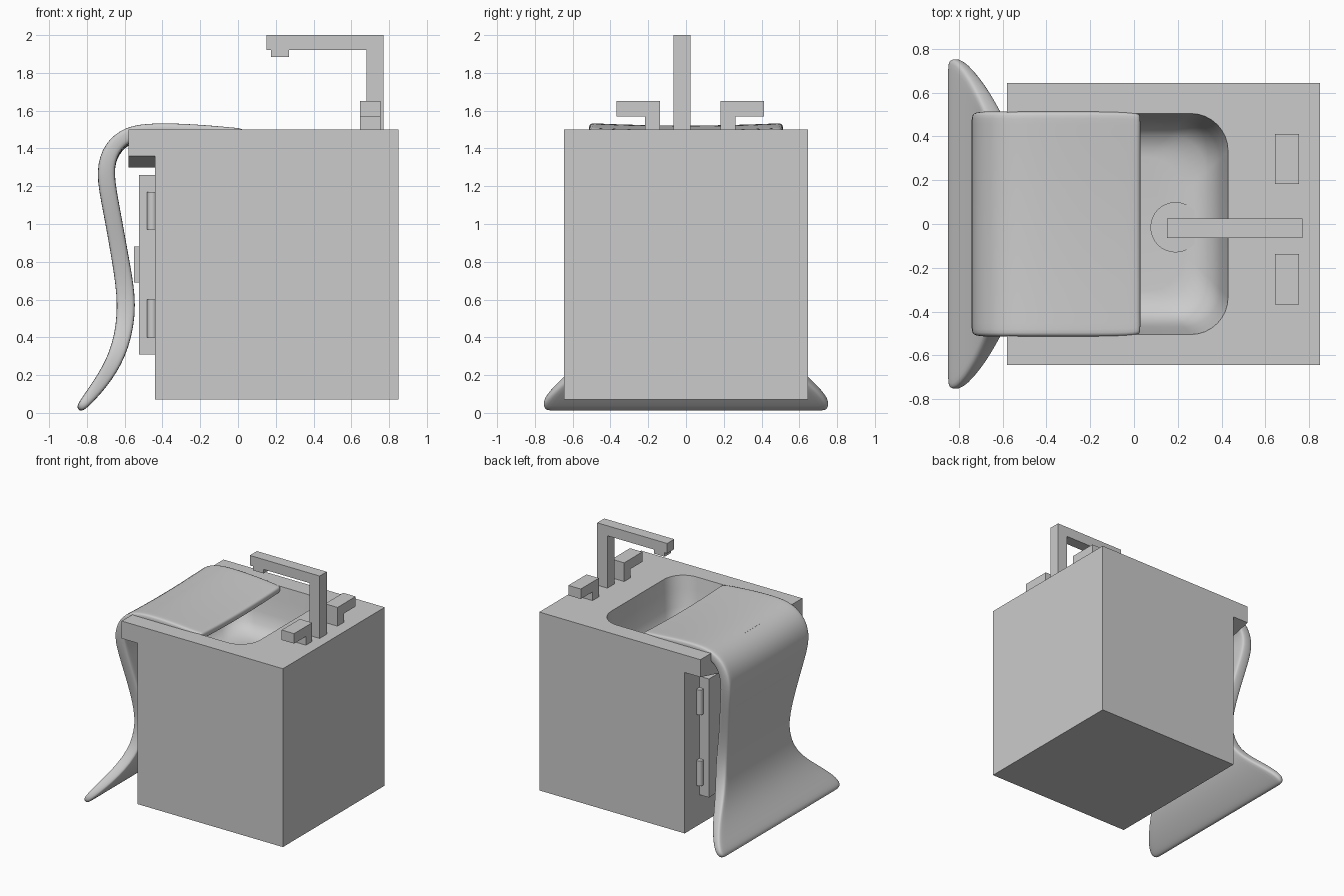
import bpy, bmesh, math
from mathutils import Vector

if "Cube" in bpy.data.objects:
    bpy.data.objects.remove(bpy.data.objects["Cube"])

mat = bpy.data.materials.new("plain grey")
mat.diffuse_color = (0.6, 0.6, 0.6, 1)
mat.use_nodes = True
mat.node_tree.nodes["Principled BSDF"].inputs["Base Color"].default_value = mat.diffuse_color


def make(name, bm, smooth=False):
    bmesh.ops.recalc_face_normals(bm, faces=bm.faces[:])
    me = bpy.data.meshes.new(name)
    bm.to_mesh(me)
    bm.free()
    me.materials.append(mat)
    ob = bpy.data.objects.new(name, me)
    bpy.context.collection.objects.link(ob)
    for p in me.polygons:
        p.use_smooth = smooth
    return ob


def loft(name, rings, smooth=False):
    """Join equal-length point rings and cap both ends."""
    bm = bmesh.new()
    vs = [[bm.verts.new(p) for p in r] for r in rings]
    n = len(vs[0])
    for a, b in zip(vs, vs[1:]):
        for i in range(n):
            j = (i + 1) % n
            bm.faces.new((a[i], a[j], b[j], b[i]))
    bm.faces.new(vs[0])
    bm.faces.new(vs[-1])
    return make(name, bm, smooth)


def box(name, x0, x1, y0, y1, z0, z1):
    return loft(name, [[(x0, y0, z), (x1, y0, z), (x1, y1, z), (x0, y1, z)] for z in (z0, z1)])


def cylinder(name, x, y, r, z0, z1, n=24):
    ring = [(x + r * math.cos(2 * math.pi * i / n), y + r * math.sin(2 * math.pi * i / n)) for i in range(n)]
    ob = loft(name, [[(a, b, z) for a, b in ring] for z in (z0, z1)])
    for p in ob.data.polygons:
        p.use_smooth = len(p.vertices) == 4
    ob.data.set_sharp_from_angle(angle=math.radians(40))
    return ob


def prism_y(name, pts, y0, y1):
    return loft(name, [[(x, y, z) for x, z in pts] for y in (y0, y1)])


def rounded_rect(x0, x1, y0, y1, r, z, n=8):
    pts = []
    for k, (cx, cy) in enumerate([(x1 - r, y1 - r), (x0 + r, y1 - r), (x0 + r, y0 + r), (x1 - r, y0 + r)]):
        for i in range(n + 1):
            a = math.pi / 2 * (k + i / n)
            pts.append((cx + r * math.cos(a), cy + r * math.sin(a), z))
    return pts


# cabinet with an overhanging worktop lip
W = 0.645
cabinet = prism_y("cabinet", [(-0.44, 0.07), (0.85, 0.07), (0.85, 1.5), (-0.58, 1.5),
                              (-0.58, 1.36), (-0.44, 1.36)], -W, W)

# basin hollow
FLOOR = 1.1
steps = [(0, 1.6), (0, 1.5), (0.015, 1.4), (0.035, 1.27), (0.06, 1.18), (0.10, 1.13), (0.16, 1.105), (0.2, FLOOR)]
cutter = loft("basin_cutter", [rounded_rect(-0.40 + d, 0.43 - d, -0.505 + d, 0.505 - d, 0.17, z)
                               for d, z in steps], True)
mod = cabinet.modifiers.new("basin", 'BOOLEAN')
mod.operation = 'DIFFERENCE'
mod.solver = 'EXACT'
mod.object = cutter
bpy.context.view_layer.update()
dg = bpy.context.evaluated_depsgraph_get()
cut = bpy.data.meshes.new_from_object(cabinet.evaluated_get(dg))
cabinet.modifiers.clear()
cabinet.data = cut
cut.materials.clear()
cut.materials.append(mat)
bpy.data.objects.remove(cutter)
for p in cut.polygons:
    p.material_index = 0
    p.use_smooth = True
cut.set_sharp_from_angle(angle=math.radians(35))

cylinder("drain", 0.19, -0.015, 0.115, FLOOR - 0.02, FLOOR + 0.008, 32)

# sloping underside of the lip
under = [(-W, 1.36), (-0.4, 1.30), (0.4, 1.30), (W, 1.36)]
loft("lip_underside", [[(x, y, z) for y, z in under] for x in (-0.58, -0.44)])

# doors, hinges and handles
for s, side in ((-1, "right"), (1, "left")):
    ya, yb = sorted((0.004 * s, 0.46 * s))
    box(side + "_door", -0.525, -0.44, ya, yb, 0.31, 1.26)
    ya, yb = sorted((0.05 * s, 0.10 * s))
    box(side + "_door_handle", -0.55, -0.52, ya, yb, 0.69, 0.88)
    for z, lvl in ((0.4, "lower"), (0.97, "upper")):
        cylinder(f"{side}_{lvl}_hinge", -0.455, 0.475 * s, 0.026, z, z + 0.2, 16)

# tap spout
prism_y("spout", [(0.68, 1.5), (0.77, 1.5), (0.77, 2.0), (0.15, 2.0), (0.15, 1.92), (0.68, 1.92)], -0.065, 0.025)
box("spout_nozzle", 0.175, 0.27, -0.06, 0.02, 1.885, 1.925)

# tap levers, mirrored about the spout
for s, side in ((-1, "front"), (1, "rear")):
    c = 0.022
    prof = [(0.16, 1.5), (0.24, 1.5), (0.24, 1.57), (0.39, 1.57), (0.39, 1.65), (0.16, 1.65)]
    loft(side + "_tap_lever", [[(x, c + s * y, z) for y, z in prof] for x in (0.645, 0.755)])

# draped cloth: path stations (x, z, half width, thickness)
path = [(0.03, 1.478, 0.50, 0.055), (0.0, 1.480, 0.515, 0.06), (-0.25, 1.497, 0.515, 0.07),
        (-0.45, 1.502, 0.515, 0.07), (-0.58, 1.483, 0.515, 0.08), (-0.67, 1.41, 0.515, 0.09),
        (-0.71, 1.28, 0.515, 0.095), (-0.67, 1.08, 0.48, 0.09), (-0.62, 0.8, 0.42, 0.09),
        (-0.582, 0.57, 0.40, 0.10), (-0.617, 0.35, 0.46, 0.09), (-0.70, 0.19, 0.64, 0.08),
        (-0.805, 0.06, 0.775, 0.06), (-0.845, 0.015, 0.74, 0.04)]
cols = [-1, -0.95, -0.5, 0, 0.5, 0.95, 1]
rings = []
for i, (x, z, w, t) in enumerate(path):
    a, b = path[max(i - 1, 0)], path[min(i + 1, len(path) - 1)]
    d = Vector((b[0] - a[0], 0, b[1] - a[1])).normalized()
    nrm = Vector((d.z, 0, -d.x)) * t / 2
    sag = 0.014 if z > 1.4 else 0
    mid = [Vector((x, c * w, z - sag * (1 - c * c))) for c in cols]
    rings.append([p + nrm for p in mid] + [p - nrm for p in reversed(mid)])
bm = bmesh.new()
vs = [[bm.verts.new(p) for p in r] for r in rings]
n = len(vs[0])
for a, b in zip(vs, vs[1:]):
    for i in range(n):
        bm.faces.new((a[i], a[(i + 1) % n], b[(i + 1) % n], b[i]))
for r in (vs[0], vs[-1]):
    for i in range(len(cols) - 1):
        bm.faces.new((r[i], r[i + 1], r[n - 2 - i], r[n - 1 - i]))
cloth = make("draped_cloth", bm, True)
sub = cloth.modifiers.new("soften", 'SUBSURF')
sub.levels = sub.render_levels = 2
